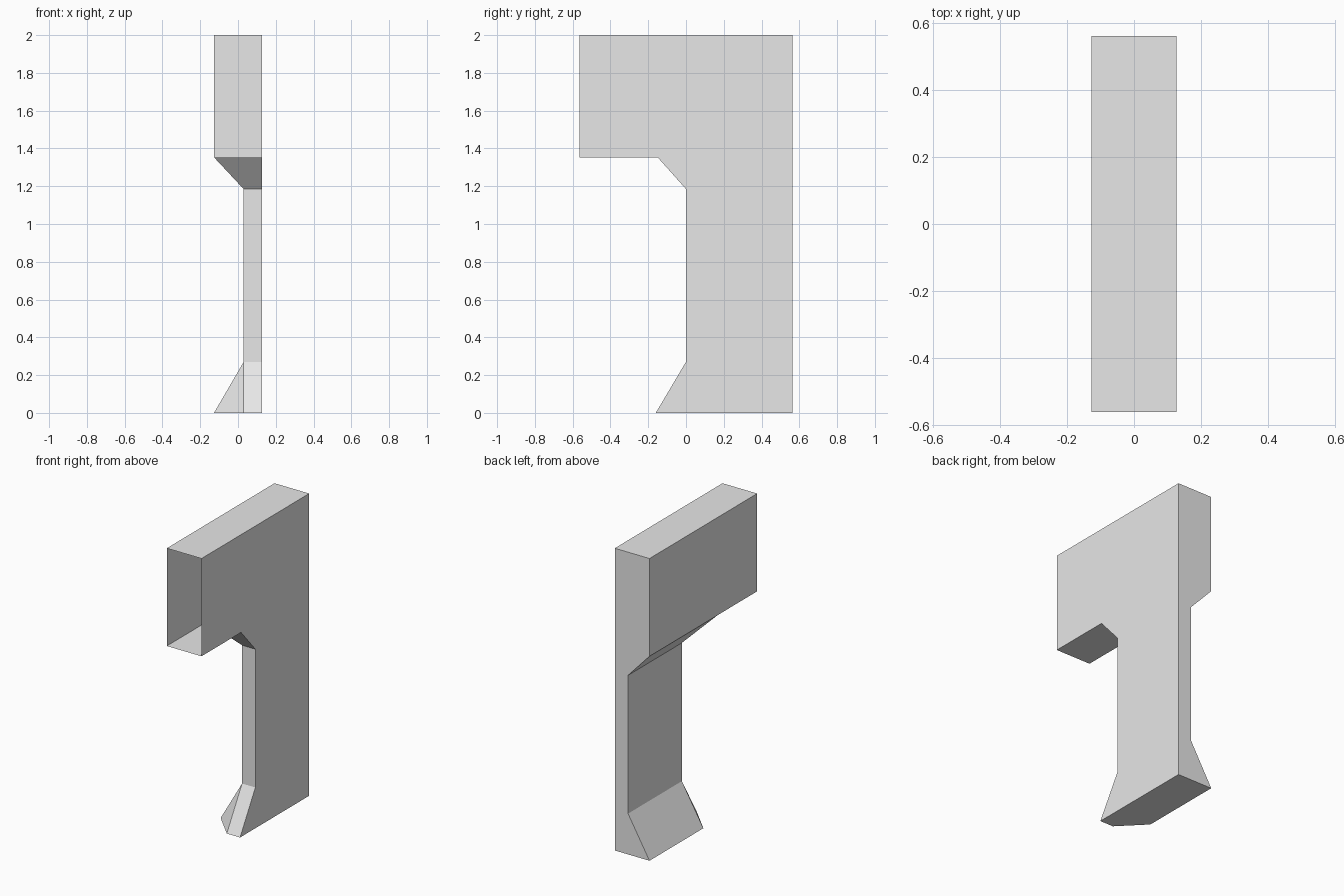
import bpy
import bmesh

cube = bpy.data.objects.get("Cube")
if cube:
    bpy.data.objects.remove(cube, do_unlink=True)

# Single plain material
grey = bpy.data.materials.new("light_grey")
grey.use_nodes = True
colour = (0.8, 0.8, 0.8, 1)
grey.diffuse_color = colour
grey.node_tree.nodes["Principled BSDF"].inputs["Base Color"].default_value = colour

SIDE = 0.127    # half width; the +x side is one flat plane
BACK = 0.563    # half depth; the back is one flat plane
STEM_X = 0.03   # inner side of the thin stem


def ring(z, inner_x, front_y, cut_x=None, cut_y=None):
    """Counterclockwise outline at one height, with an optional cut front corner."""
    points = [(SIDE, BACK, z), (inner_x, BACK, z)]
    if cut_x is None:
        points += [(inner_x, front_y, z)] * 2
    else:
        points += [(inner_x, cut_y, z), (cut_x, front_y, z)]
    return points + [(SIDE, front_y, z)]


def shell(name, rings, cap_bottom=False, cap_top=False, open_front=False):
    """Join successive outlines with flat faces."""
    bm = bmesh.new()
    known = {}

    def add_face(points):
        unique = list(dict.fromkeys(points))
        if len(unique) < 3:
            return
        for p in unique:
            if p not in known:
                known[p] = bm.verts.new(p)
        face = bm.faces.new([known[p] for p in unique])
        face.normal_update()
        is_front = open_front and all(p[1] == -BACK for p in unique)
        if face.calc_area() < 1e-6 or is_front:
            bm.faces.remove(face)

    for low, high in zip(rings, rings[1:]):
        for i in range(len(low)):
            j = (i + 1) % len(low)
            add_face([low[i], low[j], high[j], high[i]])
    if cap_bottom:
        add_face(rings[0][::-1])
    if cap_top:
        add_face(rings[-1])

    mesh = bpy.data.meshes.new(name)
    bm.to_mesh(mesh)
    bm.free()
    mesh.materials.append(grey)
    obj = bpy.data.objects.new(name, mesh)
    bpy.context.collection.objects.link(obj)


# Outlines from the ground up
ground = ring(0, -SIDE, -0.16, STEM_X, 0)
stem_low = ring(0.27, STEM_X, 0)
stem_high = ring(1.185, STEM_X, 0)
brace_top = ring(1.353, -SIDE, -0.15)
head_low = ring(1.353, -SIDE, -BACK)
head_high = ring(2, -SIDE, -BACK)

shell("flared_foot", [ground, stem_low], cap_bottom=True)
shell("stem", [stem_low, stem_high])
shell("sloped_brace", [stem_high, brace_top])
# Overhanging head, hollow and open at the front
shell("hollow_head", [brace_top, head_low, head_high], cap_top=True, open_front=True)
